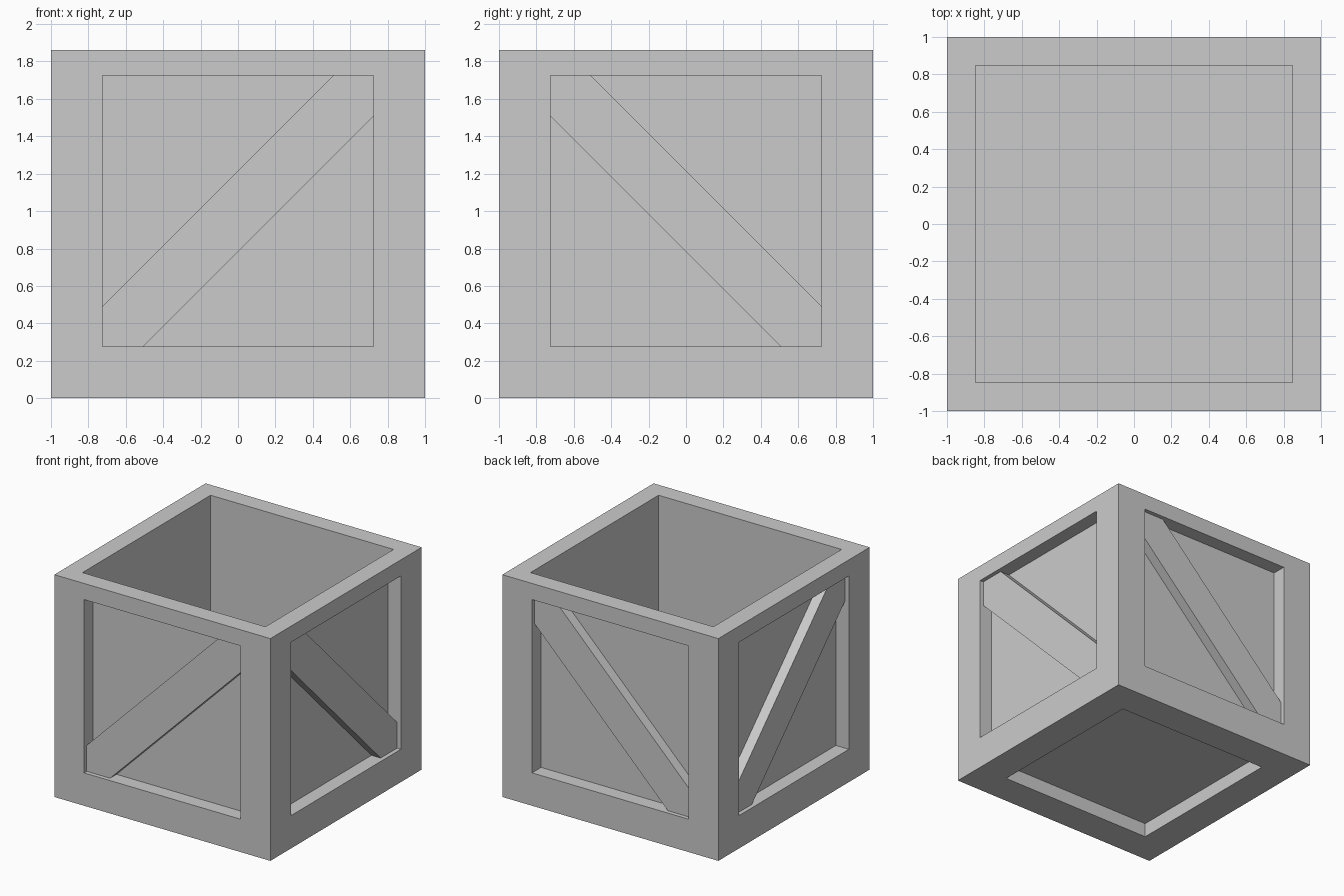
import bpy, bmesh
from math import pi
from mathutils import Matrix, Vector

if "Cube" in bpy.data.objects:
    bpy.data.objects.remove(bpy.data.objects["Cube"])

INSET = 0.275        # frame width
RECESS = 0.12        # depth of the recessed panels
WALL = 0.153         # wall thickness seen at the rim
TOP = 1.86           # height of the rim


def add_object(name, bm):
    bmesh.ops.recalc_face_normals(bm, faces=bm.faces)
    mesh = bpy.data.meshes.new(name)
    bm.to_mesh(mesh)
    bm.free()
    obj = bpy.data.objects.new(name, mesh)
    bpy.context.collection.objects.link(obj)
    return obj


# Crate body: cube with framed, recessed sides and underside, hollow from the top
bm = bmesh.new()
bmesh.ops.create_cube(bm, size=2, matrix=Matrix.Translation((0, 0, 1)))
bm.normal_update()
top = [f for f in bm.faces if f.normal.z > 0.5]
panels = [f for f in bm.faces if f.normal.z < 0.5]
bmesh.ops.inset_individual(bm, faces=panels, thickness=INSET, use_even_offset=True)
for f in bmesh.ops.extrude_discrete_faces(bm, faces=panels)["faces"]:
    f.normal_update()
    bmesh.ops.translate(bm, vec=-f.normal * RECESS, verts=f.verts)
bmesh.ops.inset_individual(bm, faces=top, thickness=WALL, use_even_offset=True)
for v in bm.verts:
    if v.co.z > 1.9:
        v.co.z = TOP
hole = bmesh.ops.extrude_discrete_faces(bm, faces=top)["faces"]
for v in hole[0].verts:
    v.co.z = WALL
add_object("crate_body", bm)


# Diagonal braces: six-sided strip filling two opposite corners of each panel
def add_brace(name, turn, mirror):
    a = 1 - INSET
    b = a - 0.217
    front, back = -0.965, -(1 - RECESS)
    outline = [(-a, -a), (-b, -a), (a, b), (a, a), (b, a), (-a, -b)]
    bm = bmesh.new()
    face = bm.faces.new([bm.verts.new((x * mirror, front, z)) for x, z in outline])
    ext = bmesh.ops.extrude_face_region(bm, geom=[face], use_keep_orig=True)["geom"]
    moved = [g for g in ext if isinstance(g, bmesh.types.BMVert)]
    bmesh.ops.translate(bm, vec=Vector((0, back - front, 0)), verts=moved)
    bmesh.ops.transform(bm, verts=bm.verts,
                        matrix=Matrix.Translation((0, 0, 1)) @ Matrix.Rotation(turn, 4, 'Z'))
    add_object(name, bm)


for i, (side, mirror) in enumerate([("front", 1), ("right", -1), ("back", -1), ("left", 1)]):
    add_brace(side + "_brace", i * pi / 2, mirror)
